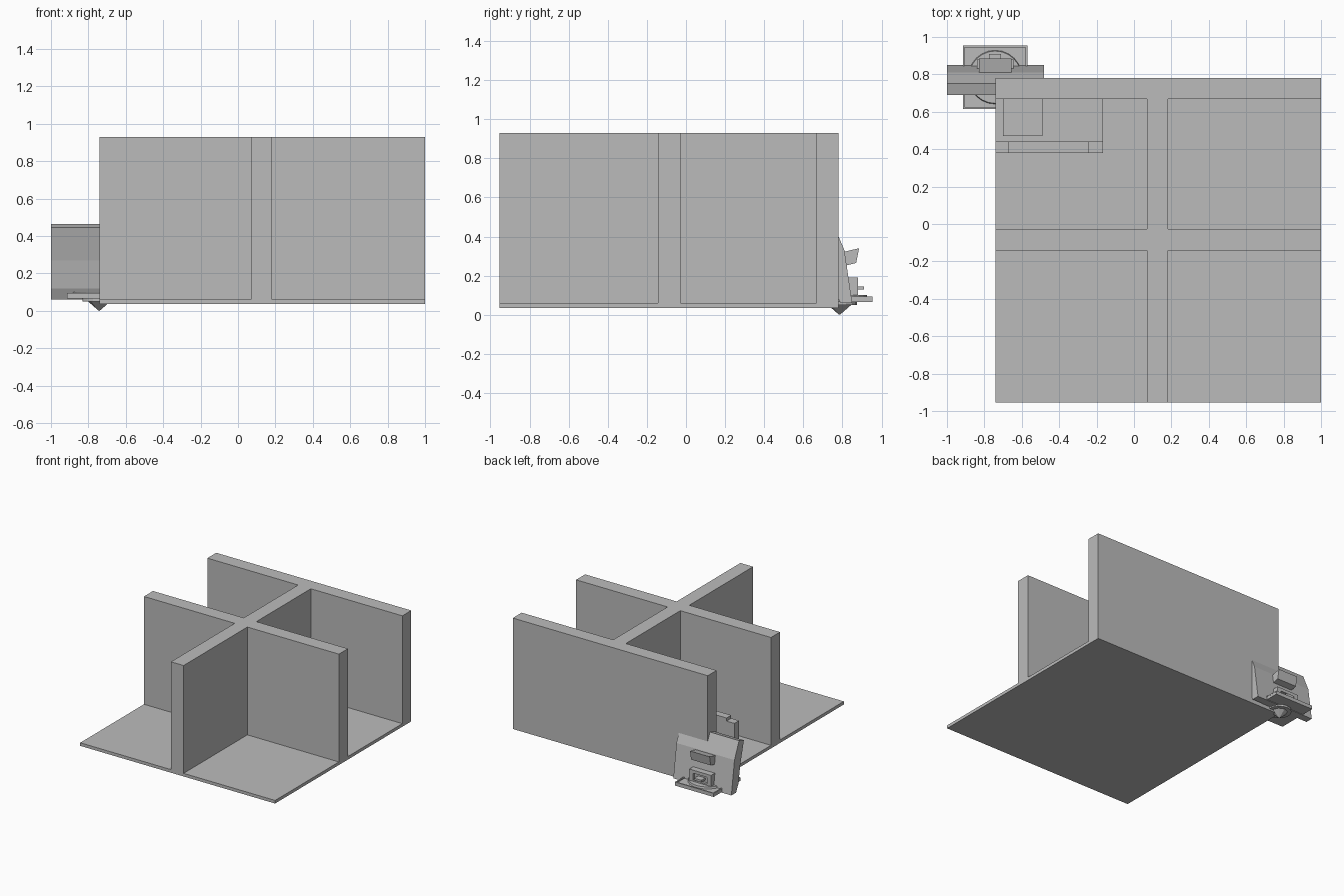
import bpy, bmesh, math
from mathutils import Matrix

cube = bpy.data.objects.get("Cube")
if cube:
    bpy.data.objects.remove(cube, do_unlink=True)

grey = bpy.data.materials.new("plain grey")
grey.use_nodes = True
COLOUR = (0.5, 0.5, 0.5, 1)
grey.diffuse_color = COLOUR
for node in grey.node_tree.nodes:
    if node.type == 'BSDF_PRINCIPLED':
        node.inputs["Base Color"].default_value = COLOUR


def finish(name, bm):
    bmesh.ops.recalc_face_normals(bm, faces=bm.faces[:])
    mesh = bpy.data.meshes.new(name)
    bm.to_mesh(mesh)
    bm.free()
    mesh.materials.append(grey)
    obj = bpy.data.objects.new(name, mesh)
    bpy.context.collection.objects.link(obj)
    return obj


def box(name, x, y, z):
    """Box from its (low, high) range on each axis."""
    bm = bmesh.new()
    bmesh.ops.create_cube(bm, size=1)
    for v in bm.verts:
        for i, (lo, hi) in enumerate((x, y, z)):
            v.co[i] = hi if v.co[i] > 0 else lo
    return finish(name, bm)


def extrude_x(name, profile, x0, x1):
    """Sweep a (y, z) outline along x."""
    bm = bmesh.new()
    face = bm.faces.new([bm.verts.new((x0, y, z)) for y, z in profile])
    new = bmesh.ops.extrude_face_region(bm, geom=[face])["geom"]
    moved = [g for g in new if isinstance(g, bmesh.types.BMVert)]
    bmesh.ops.translate(bm, verts=moved, vec=(x1 - x0, 0, 0))
    return finish(name, bm)


def cone(name, x, y, z0, z1, r0, r1, sides):
    bm = bmesh.new()
    bmesh.ops.create_cone(bm, cap_ends=True, segments=sides, radius1=r0, radius2=r1,
                          depth=z1 - z0,
                          matrix=Matrix.Translation((x, y, (z0 + z1) / 2)))
    return finish(name, bm)


# Room: floor slab and three walls
LEFT, RIGHT, FRONT, BACK = 1, -0.74, -0.955, 0.78
TOP = 0.93
box("floor", (RIGHT, LEFT), (FRONT, BACK), (0.035, 0.06))
box("back_wall", (RIGHT, LEFT), (0.667, BACK), (0.06, TOP))
box("long_wall", (0.07, 0.183), (FRONT, 0.667), (0.06, TOP))
box("cross_wall_right", (RIGHT, 0.07), (-0.142, -0.027), (0.06, TOP))
box("cross_wall_left", (0.183, LEFT), (-0.142, -0.027), (0.06, TOP))

# Bench in the back corner
box("bench_seat", (RIGHT, -0.165), (0.44, 0.667), (0.06, 0.22))
box("bench_back", (RIGHT, -0.165), (0.38, 0.44), (0.06, 0.415))
box("bench_back_centre", (-0.67, -0.24), (0.38, 0.44), (0.415, 0.44))
box("bench_cushion", (-0.7, -0.49), (0.47, 0.667), (0.22, 0.25))

# Fixture on the outer corner: rimmed base, turntable and pointed foot
CX, CY = -0.742, 0.785
box("fixture_base", (-0.915, -0.57), (0.615, 0.955), (0.065, 0.085))
for side in (-1, 1):
    cx = CX + side * 0.168
    box("base_rim_side", (cx - 0.005, cx + 0.005), (0.615, 0.955), (0.085, 0.094))
    cy = CY + side * 0.165
    box("base_rim_end", (-0.91, -0.575), (cy - 0.005, cy + 0.005), (0.085, 0.094))
cone("turntable", CX, CY, 0.08, 0.1, 0.145, 0.14, 24)
cone("lower_disc", CX, CY, 0.05, 0.065, 0.09, 0.09, 16)
cone("pointed_foot", CX, CY, 0, 0.05, 0.002, 0.06, 8)

# Leaning panel with a bent front and back
extrude_x("leaning_panel",
          [(0.85, 0.06), (0.81, 0.33), (0.752, 0.465), (0.69, 0.445),
           (0.735, 0.27), (0.76, 0.12), (0.79, 0.06)], -1, -0.482)

# Upper block, socket frame and peg on the panel's back
extrude_x("upper_block", [(0.81, 0.25), (0.87, 0.265), (0.885, 0.34), (0.8, 0.32)],
          -0.83, -0.655)
box("socket_back", (-0.84, -0.645), (0.82, 0.86), (0.09, 0.19))
for side in (-1, 1):
    cx = CX + side * 0.08
    box("socket_side", (cx - 0.018, cx + 0.018), (0.86, 0.88), (0.09, 0.19))
box("socket_top", (-0.804, -0.68), (0.86, 0.88), (0.165, 0.19))
box("socket_bottom", (-0.804, -0.68), (0.86, 0.88), (0.09, 0.11))
box("socket_peg", (-0.775, -0.71), (0.86, 0.91), (0.128, 0.145))
